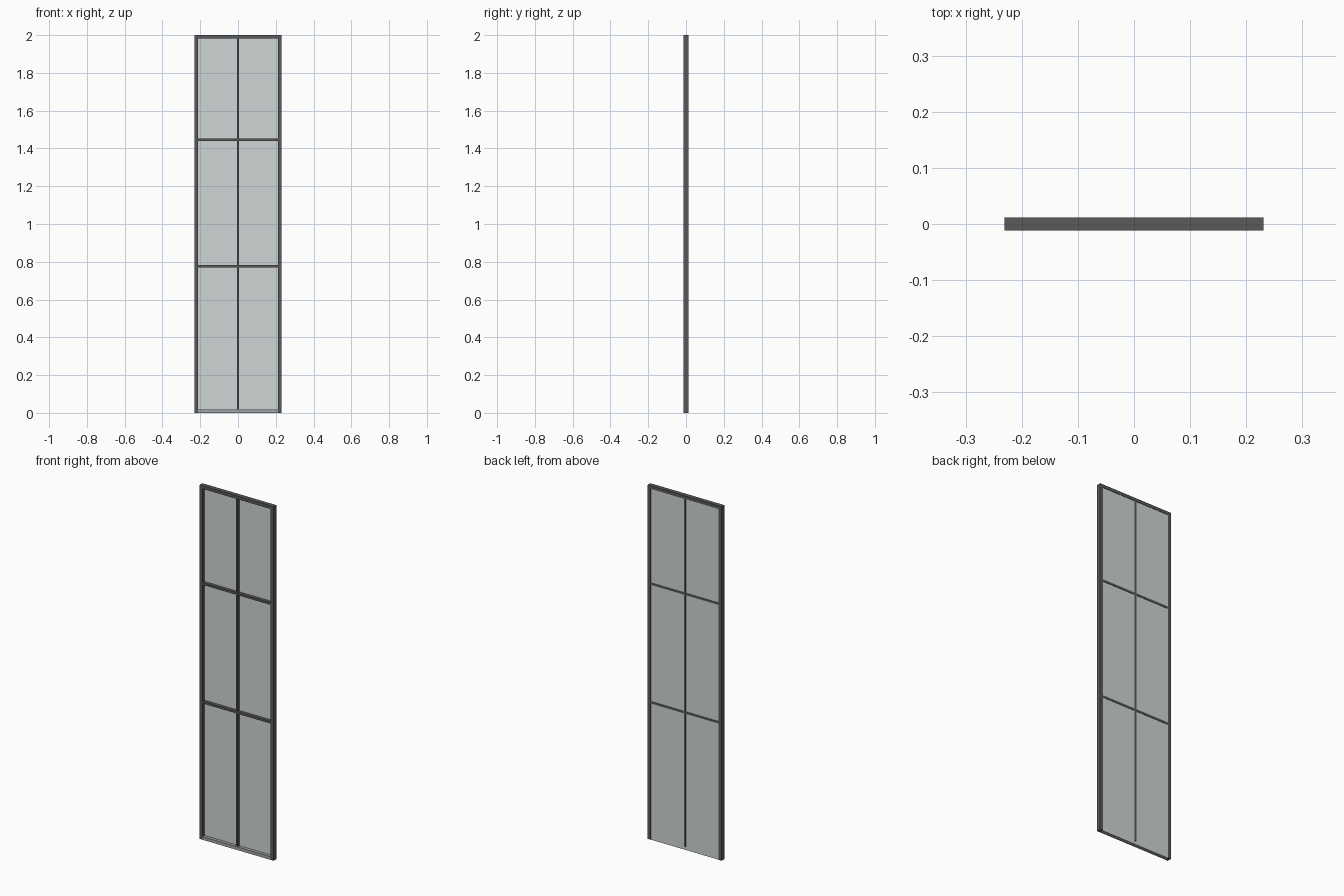
import bpy

if "Cube" in bpy.data.objects:
    bpy.data.objects.remove(bpy.data.objects["Cube"])

W, H, D = 0.231, 2.0, 0.012      # half width, height, half depth
T = 0.018                        # frame member width
BACK = 0.010                     # back plane of the glass


def material(name, colour):
    m = bpy.data.materials.new(name)
    m.diffuse_color = colour
    m.use_nodes = True
    m.node_tree.nodes["Principled BSDF"].inputs["Base Color"].default_value = m.diffuse_color
    return m


dark = material("dark_metal", (0.10, 0.10, 0.10, 1))
pale = material("pale_sill", (0.36, 0.37, 0.37, 1))
glass = material("glass", (0.62, 0.67, 0.66, 1))


def box(name, x, y, z, mat):
    """Box from (min, max) ranges on each axis."""
    bpy.ops.mesh.primitive_cube_add(
        size=1, location=[(a + b) / 2 for a, b in (x, y, z)])
    ob = bpy.context.object
    ob.name = name
    ob.scale = [b - a for a, b in (x, y, z)]
    bpy.ops.object.transform_apply(location=True, rotation=False, scale=True)
    ob.data.materials.append(mat)
    return ob


# Outer frame
stile = box("side_stiles", (W - T, W), (-D, D), (0, H), dark)
stile.modifiers.new("mirror", 'MIRROR')
box("top_rail", (-W + T, W - T), (-D, D), (H - T, H), dark)

# Bottom sill sits in front of the glass
box("bottom_rail", (-W + T, W - T), (-D, 0.006), (0, 0.018), pale)

# Glass pane, close to the back face
box("glass_pane", (-W + T, W - T), (0.006, BACK), (0, H - T), glass)

# Glazing bars, standing through the glass
box("centre_bar", (-0.0055, 0.0055), (-D, D), (0.018, H - T), dark)
for name, z in (("lower_cross_bar", 0.776), ("upper_cross_bar", 1.446)):
    box(name, (-W + T, W - T), (-D, D), (z - 0.006, z + 0.006), dark)
